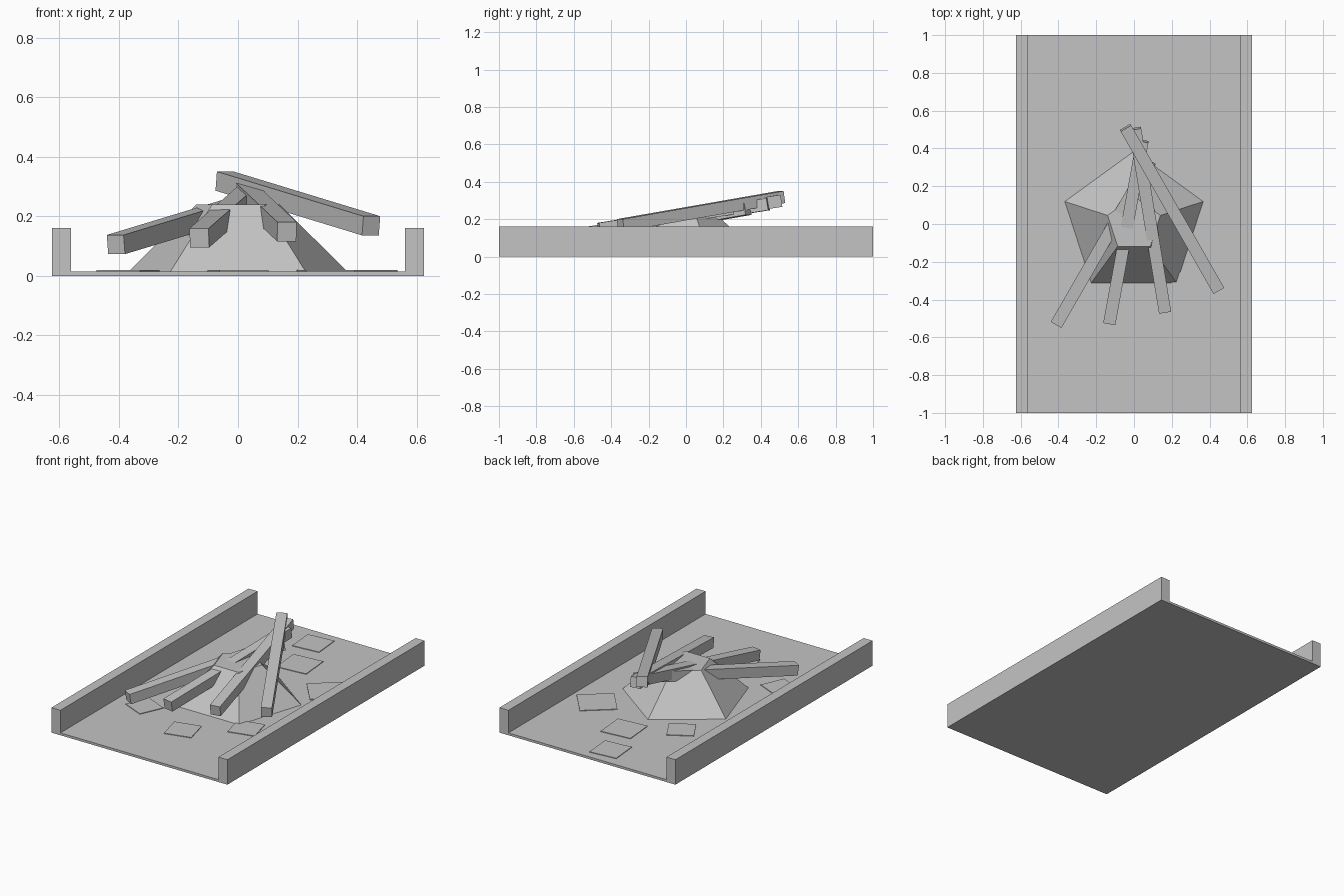
import bpy
from math import radians
from mathutils import Vector, Matrix

cube = bpy.data.objects.get("Cube")
if cube:
    bpy.data.objects.remove(cube, do_unlink=True)

GREY = (0.55, 0.55, 0.55, 1)
grey = bpy.data.materials.new("plain_grey")
grey.use_nodes = True
grey.diffuse_color = GREY
grey.node_tree.nodes["Principled BSDF"].inputs["Base Color"].default_value = GREY


def finish(name):
    obj = bpy.context.object
    obj.name = name
    obj.data.materials.append(grey)
    return obj


def box(name, centre, size, turn=Matrix()):
    bpy.ops.mesh.primitive_cube_add(size=1)
    obj = finish(name)
    obj.data.transform(Matrix.Translation(centre) @ turn @ Matrix.Diagonal((*size, 1)))
    return obj


def beam(name, front, rear, width=0.065):
    """Square beam between two end centres, kept upright."""
    a, b = Vector(front), Vector(rear)
    along = b - a
    turn = along.to_track_quat('Y', 'Z').to_matrix().to_4x4()
    box(name, (a + b) / 2, (width, along.length, width), turn)


# Tray floor and the two side kerbs
FLOOR = 0.015
box("floor", (0, 0, FLOOR / 2), (1.25, 2, FLOOR))
for side, sx in (("left", 1), ("right", -1)):
    box(side + "_kerb", (sx * 0.593, 0, 0.08), (0.064, 2, 0.16))

# Five-sided mound
bpy.ops.mesh.primitive_cone_add(vertices=5, radius1=0.385, radius2=0.147,
                                depth=0.225, location=(0, 0, FLOOR + 0.1125))
finish("mound")

# Beams leaning over the mound, low at the front
beam("right_outer_beam", (-0.41, -0.53, 0.105), (0.085, 0.33, 0.255))
beam("right_inner_beam", (-0.13, -0.525, 0.127), (0.045, 0.44, 0.28))
beam("left_inner_beam", (0.164, -0.465, 0.148), (0.005, 0.505, 0.298))
beam("left_outer_beam", (0.447, -0.35, 0.168), (-0.045, 0.51, 0.318))

# Thin loose slabs lying on the floor: x, y, side, turn
slabs = [(0, -0.56, 0.17, 14), (0.29, -0.33, 0.17, 14), (-0.37, -0.42, 0.16, -24),
         (-0.06, 0.85, 0.18, 5), (0.04, 0.57, 0.2, 5), (-0.24, 0.39, 0.16, 30),
         (0.38, 0.36, 0.22, 40)]
for i, (x, y, side, angle) in enumerate(slabs):
    box(f"loose_slab_{i + 1}", (x, y, FLOOR + 0.001), (side, side, 0.006),
        Matrix.Rotation(radians(angle), 4, 'Z'))
